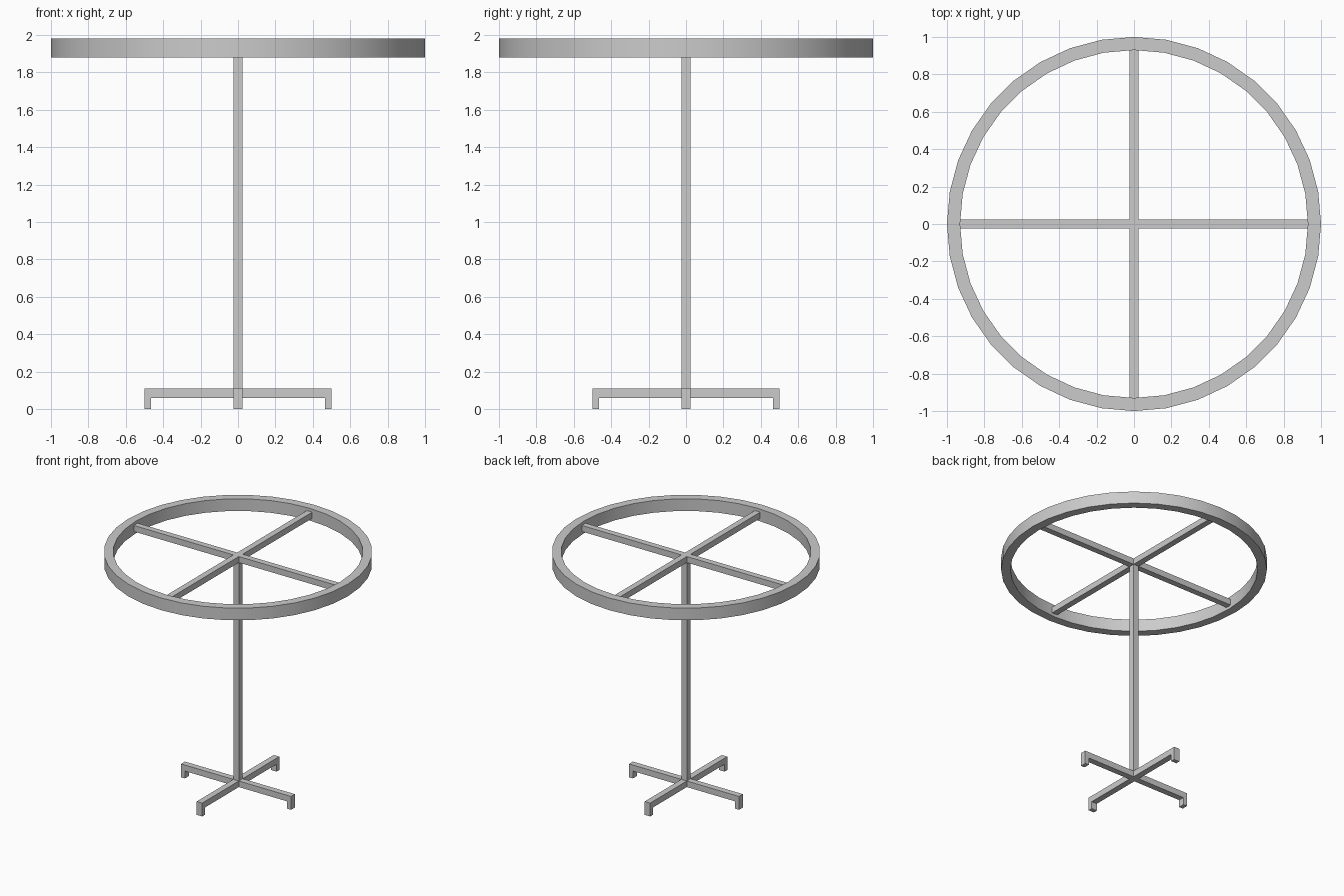
import bpy, bmesh
from math import cos, sin, radians, pi
from mathutils import Matrix

if "Cube" in bpy.data.objects:
    bpy.data.objects.remove(bpy.data.objects["Cube"])

HALF = 0.025      # half width of the square tube
SIDES = 36        # facets around the hoop


def finish(bm, name):
    bmesh.ops.recalc_face_normals(bm, faces=bm.faces)
    mesh = bpy.data.meshes.new(name)
    bm.to_mesh(mesh)
    bm.free()
    obj = bpy.data.objects.new(name, mesh)
    bpy.context.collection.objects.link(obj)
    return obj


def box(name, x0, x1, z0, z1, turn=0):
    """Bar of tube width in y, turned about the z axis."""
    bm = bmesh.new()
    place = (Matrix.Rotation(turn, 4, 'Z')
             @ Matrix.Translation(((x0 + x1) / 2, 0, (z0 + z1) / 2))
             @ Matrix.Diagonal((x1 - x0, 2 * HALF, z1 - z0, 1)))
    bmesh.ops.create_cube(bm, size=1, matrix=place)
    return finish(bm, name)


def cross(name, reach, z0, z1):
    """Plus-shaped frame extruded upward."""
    bm = bmesh.new()
    verts = []
    for k in range(4):
        turn = Matrix.Rotation(k * pi / 2, 3, 'Z')
        for x, y in ((reach, -HALF), (reach, HALF), (HALF, HALF)):
            v = bm.verts.new((x, y, 0))
            v.co = turn @ v.co
            v.co.z = z0
            verts.append(v)
    face = bm.faces.new(verts)
    ext = bmesh.ops.extrude_face_region(bm, geom=[face], use_keep_orig=True)
    top = [g for g in ext["geom"] if isinstance(g, bmesh.types.BMVert)]
    bmesh.ops.translate(bm, verts=top, vec=(0, 0, z1 - z0))
    return finish(bm, name)


# Top hoop: rectangular section swept round the axis
section = [(0.93, 1.88), (1.0, 1.88), (1.0, 1.98), (0.93, 1.98)]
bm = bmesh.new()
rings = []
for i in range(SIDES):
    a = 2 * pi * i / SIDES
    rings.append([bm.verts.new((r * cos(a), r * sin(a), z)) for r, z in section])
for i in range(SIDES):
    a, b = rings[i], rings[(i + 1) % SIDES]
    for j in range(4):
        k = (j + 1) % 4
        bm.faces.new((a[j], b[j], b[k], a[k]))
hoop = finish(bm, "top_hoop")
bpy.context.view_layer.objects.active = hoop
hoop.select_set(True)
bpy.ops.object.shade_smooth_by_angle(angle=radians(30))
hoop.select_set(False)

# Spokes, pole and base
cross("hoop_spokes", 0.93, 1.905, 1.955)
box("center_pole", -HALF, HALF, 0.11, 1.905)
cross("base_arms", 0.5, 0.06, 0.11)

# Short feet under the arm ends
for n in range(4):
    box(f"foot_{n + 1}", 0.465, 0.5, 0, 0.06, n * pi / 2)
